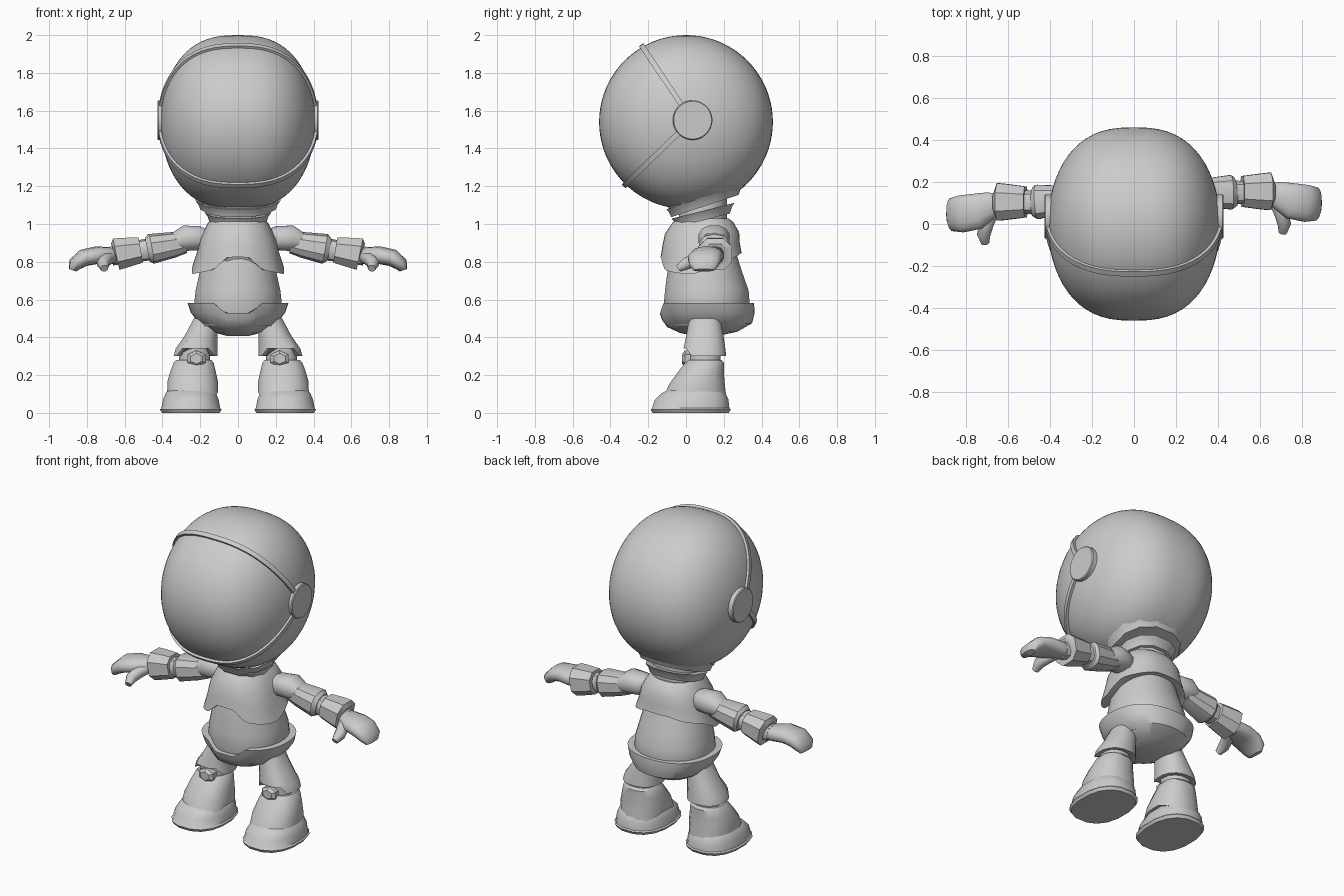
import bpy, bmesh, math
from mathutils import Vector as V

if "Cube" in bpy.data.objects:
    bpy.data.objects.remove(bpy.data.objects["Cube"])

grey = bpy.data.materials.new("plain grey")
grey.use_nodes = True
COLOUR = (0.6, 0.6, 0.6, 1)
grey.diffuse_color = COLOUR
grey.node_tree.nodes["Principled BSDF"].inputs["Base Color"].default_value = COLOUR


def finish(name, bm, angle=35):
    bmesh.ops.recalc_face_normals(bm, faces=bm.faces)
    me = bpy.data.meshes.new(name)
    bm.to_mesh(me)
    bm.free()
    ob = bpy.data.objects.new(name, me)
    bpy.context.collection.objects.link(ob)
    me.materials.append(grey)
    bpy.ops.object.select_all(action='DESELECT')
    ob.select_set(True)
    bpy.context.view_layer.objects.active = ob
    bpy.ops.object.shade_smooth_by_angle(angle=math.radians(angle))
    return ob


def loft(name, rings, angle=35):
    """Skin a list of equal-length point rings and cap both ends."""
    bm = bmesh.new()
    rows = [[bm.verts.new(p) for p in r] for r in rings]
    n = len(rows[0])
    for a, b in zip(rows, rows[1:]):
        for i in range(n):
            bm.faces.new((a[i], a[(i + 1) % n], b[(i + 1) % n], b[i]))
    bm.faces.new(rows[0])
    bm.faces.new(rows[-1])
    return finish(name, bm, angle)


def oval(c, a, b, n, power=2.0):
    """Superellipse ring spanned by half-axis vectors a and b."""
    pts = []
    for i in range(n):
        t = 2 * math.pi * (i + 0.5) / n
        co, si = math.cos(t), math.sin(t)
        pts.append(V(c) + V(a) * math.copysign(abs(co) ** (2 / power), co)
                   + V(b) * math.copysign(abs(si) ** (2 / power), si))
    return pts


def flat(cx, cy, z, rx, ry, n=12, power=2.3, slope=0.0):
    """Horizontal ring, optionally tilted up toward the back."""
    return oval((cx, cy, z), (rx, 0, 0), (0, ry, ry * slope), n, power)


def tube(name, path, n=8, power=2.5, angle=35):
    """Limb piece through (point, half depth, half height) stations."""
    pts = [V(p[0]) for p in path]
    rings = []
    for i, (p, w, h) in enumerate(path):
        d = (pts[min(i + 1, len(pts) - 1)] - pts[max(i - 1, 0)]).normalized()
        side = V((0, 0, 1)).cross(d).normalized()
        rings.append(oval(p, side * w, d.cross(side) * h, n, power))
    return loft(name, rings, angle)


def ramp(x, steps):
    """Piecewise linear lookup used for shaped hems."""
    for (x0, z0), (x1, z1) in zip(steps, steps[1:]):
        if x <= x1:
            return z0 + (z1 - z0) * max(0, (x - x0) / (x1 - x0))
    return steps[-1][1]


# Helmet: a sphere with softly flattened cheeks
HEAD = V((0, 0, 1.54))
RX, R, POW = 0.41, 0.46, 2.6
bm = bmesh.new()
bmesh.ops.create_uvsphere(bm, u_segments=64, v_segments=40, radius=1)
for v in bm.verts:
    x, y, z = v.co
    v.co = HEAD + V((math.copysign(abs(x) ** (2 / POW), x) * RX, y * R, z * R))
finish("helmet", bm, 60)


def on_head(start, d):
    lo, hi = 0.0, 1.0
    for _ in range(30):
        t = (lo + hi) / 2
        q = start + d * t - HEAD
        inside = abs(q.x / RX) ** POW + (q.y / R) ** 2 + (q.z / R) ** 2 < 1
        lo, hi = (t, hi) if inside else (lo, t)
    return start + d * lo


# Visor frame: two raised straps running from hinge to hinge
PIVOT = V((0, 0.03, 1.55))
for name, aim in (("visor_upper_frame", V((0, -0.275, 0.41))),
                  ("visor_lower_frame", V((0, -0.35, -0.34)))):
    aim.normalize()
    across = V((1, 0, 0)).cross(aim) * 0.014
    rings = []
    for i in range(49):
        t = math.pi * i / 48
        d = V((math.cos(t), 0, 0)) + aim * math.sin(t)
        p = on_head(PIVOT, d)
        rings.append([p - d * 0.03 - across, p + d * 0.014 - across,
                      p + d * 0.014 + across, p - d * 0.03 + across])
    loft(name, rings)

for s, tag in ((1, "left"), (-1, "right")):
    loft(tag + "_visor_hinge", [oval((s * x, 0.035, 1.55), (0, r, 0), (0, 0, r), 32)
         for x, r in ((0.37, 0.105), (0.422, 0.105), (0.427, 0.1))])

# Neck and the two tilted collars
loft("neck", [flat(0, 0.09, z, 0.14, 0.13, slope=0.25) for z in (0.95, 1.15)])
loft("helmet_skirt", [flat(0, 0.1, 1.12, 0.2, 0.185, 16, 2.3, 0.33),
                      flat(0, 0.1, 1.22, 0.275, 0.22, 16, 2.3, 0.33)])
loft("upper_collar", [flat(0, 0.1, 1.12 + z, r, r * 0.9, 12, 2.3, 0.33)
     for z, r in ((-0.025, 0.18), (-0.025, 0.205), (0.0, 0.215), (0.025, 0.232), (0.025, 0.19))])
loft("lower_collar", [flat(0, 0.09, 1.05 + z, r, r * 0.95, 12, 2.3, 0.25)
     for z, r in ((-0.03, 0.14), (-0.03, 0.155), (0.0, 0.165), (0.02, 0.18), (0.02, 0.14))])

# Soft body under the armour
loft("belly", [flat(0, cy, z, rx, ry, 32, 2.1) for z, cy, rx, ry in (
    (0.46, 0.11, 0.2, 0.2), (0.56, 0.11, 0.235, 0.23), (0.65, 0.11, 0.225, 0.222),
    (0.74, 0.1, 0.205, 0.2), (0.85, 0.09, 0.18, 0.175), (0.98, 0.09, 0.14, 0.13))])


# Chest plate with a stepped front hem and a shorter back
def chest_hem(x, y):
    front = ramp(abs(x), ((0, 0.825), (0.055, 0.825), (0.13, 0.757), (0.24, 0.735)))
    back = ramp(abs(x), ((0, 0.845), (0.08, 0.845), (0.24, 0.8)))
    k = min(1, max(0, (y - 0.05) / 0.12))
    return front * (1 - k) + back * k


rings = []
for t, cy, rx, ry in ((0, 0.09, 0.14, 0.135), (0.1, 0.09, 0.16, 0.16),
                      (0.4, 0.085, 0.2, 0.197), (0.7, 0.08, 0.218, 0.205),
                      (1, 0.08, 0.245, 0.215), (1, 0.085, 0.2, 0.18)):
    rings.append([V((p.x, p.y, 1.03 + (chest_hem(p.x, p.y) - 1.03) * t))
                  for p in flat(0, cy, 0, rx, ry, 48)])
loft("chest_plate", rings)

# Pelvis shell with a notch cut into its front rim
rings = []
for t, cy, rx, ry in ((0, 0.11, 0.225, 0.215), (0, 0.11, 0.268, 0.25),
                      (0.3, 0.118, 0.25, 0.246), (0.62, 0.125, 0.208, 0.225),
                      (0.88, 0.12, 0.14, 0.15), (1, 0.11, 0.06, 0.06)):
    ring = flat(0, cy, 0, rx, ry, 48)
    for p in ring:
        rim = ramp(abs(p.x), ((0, 0.53), (0.075, 0.53), (0.125, 0.583))) if p.y < 0.1 else 0.583
        p.z = rim + (0.408 - rim) * t
    rings.append(ring)
loft("pelvis_shell", rings)

for s, tag in ((1, "left_"), (-1, "right_")):
    # Boot: sole, rounded toe cap and arched shin guard
    loft(tag + "boot", [flat(s * 0.25, cy, z, rx, ry, 16, 2.4) for z, cy, rx, ry in (
        (0, 0.025, 0.155, 0.205), (0.018, 0.025, 0.166, 0.215), (0.025, 0.025, 0.158, 0.208),
        (0.07, 0.03, 0.15, 0.198), (0.105, 0.04, 0.135, 0.17), (0.14, 0.055, 0.1, 0.12))])
    rings = []
    for z, cx, cy, rx, ry, arch in (
            (0.08, 0.24, 0.045, 0.115, 0.145, 1), (0.075, 0.24, 0.045, 0.137, 0.172, 1),
            (0.15, 0.24, 0.058, 0.136, 0.15, 0.4), (0.22, 0.238, 0.08, 0.122, 0.122, 0),
            (0.265, 0.235, 0.098, 0.108, 0.104, 0), (0.28, 0.235, 0.1, 0.095, 0.09, 0)):
        ring = flat(s * cx, cy, z, rx, ry, 16)
        for p in ring:
            p.z += arch * 0.05 * max(0, 1 - abs(p.y - 0.05) / 0.15)
        rings.append(ring)
    loft(tag + "shin_guard", rings)

    # Knee joint, knee cap and thigh guard
    loft(tag + "knee_joint", [flat(s * 0.23, 0.1, z, 0.085, 0.085) for z in (0.24, 0.36)])
    loft(tag + "knee_cap", [oval((s * 0.22, y, 0.287), (r, 0, 0), (0, 0, r * 0.8), 6, 2)
         for y, r in ((0.06, 0.055), (-0.005, 0.055), (-0.02, 0.035))])
    rings = []
    for z, cx, rx, ry, lift in ((0.305, 0.225, 0.09, 0.09, 1), (0.3, 0.225, 0.118, 0.115, 1),
                                (0.34, 0.22, 0.112, 0.11, 0.6), (0.41, 0.195, 0.088, 0.1, 0),
                                (0.5, 0.165, 0.07, 0.085, 0)):
        ring = flat(s * cx, 0.1, z, rx, ry, 16)
        for p in ring:
            if p.y < 0.08 and abs(p.x - s * cx) < 0.075:
                p.z += 0.04 * lift
        rings.append(ring)
    loft(tag + "thigh_guard", rings)

    # Arm: shoulder, upper sleeve, elbow and cuff, one arm held further back
    def at(x, y, z):
        return (s * x, y + (0.05 if s > 0 else 0) * min(1, x * 2), z)

    tube(tag + "shoulder", [(at(0.15, 0.12, 0.93), 0.05, 0.04), (at(0.2, 0.12, 0.925), 0.075, 0.065),
         (at(0.28, 0.12, 0.925), 0.085, 0.07), (at(0.335, 0.12, 0.905), 0.065, 0.05)], 12, 2.3, 45)
    tube(tag + "upper_sleeve", [(at(0.28, 0.12, 0.9), 0.06, 0.055), (at(0.34, 0.115, 0.89), 0.07, 0.068),
         (at(0.46, 0.105, 0.868), 0.085, 0.08), (at(0.48, 0.105, 0.864), 0.07, 0.065)], 10)
    tube(tag + "elbow", [(at(0.45, 0.105, 0.87), 0.06, 0.06), (at(0.67, 0.1, 0.83), 0.05, 0.05)], 10)
    tube(tag + "cuff", [(at(0.515, 0.105, 0.862), 0.06, 0.055), (at(0.515, 0.105, 0.862), 0.078, 0.072),
         (at(0.6, 0.105, 0.848), 0.09, 0.085), (at(0.645, 0.105, 0.84), 0.095, 0.09),
         (at(0.65, 0.105, 0.838), 0.07, 0.065)], 8)

    # Mitten hand curling downward, with a thumb
    tube(tag + "mitten", [(at(0.63, 0.1, 0.83), 0.045, 0.04), (at(0.68, 0.09, 0.832), 0.065, 0.045),
         (at(0.75, 0.06, 0.835), 0.088, 0.047), (at(0.82, 0.048, 0.82), 0.09, 0.046),
         (at(0.865, 0.045, 0.785), 0.08, 0.037), (at(0.875, 0.045, 0.755), 0.055, 0.02)], 14, 2.3, 50)
    tube(tag + "thumb", [(at(0.67, 0.06, 0.825), 0.03, 0.03), (at(0.7, 0.0, 0.81), 0.034, 0.034),
         (at(0.715, -0.05, 0.79), 0.033, 0.032), (at(0.708, -0.09, 0.765), 0.02, 0.02)], 10, 2.2, 50)
